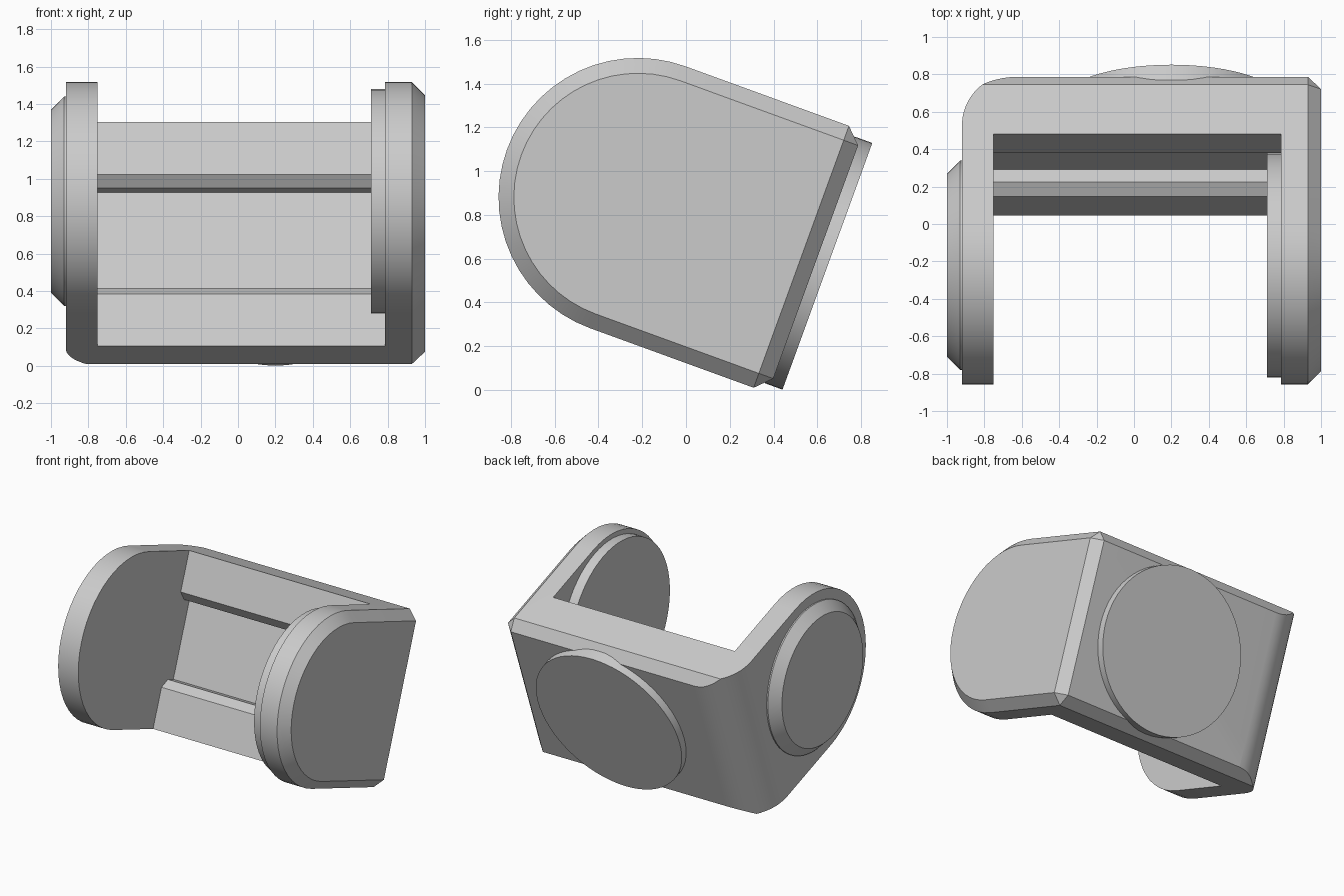
import bpy, bmesh, math
from mathutils import Matrix, Vector

cube = bpy.data.objects.get("Cube")
if cube:
    bpy.data.objects.remove(cube, do_unlink=True)

# Local frame: x across, u toward the back plate, v along the plate, tilted about x
TILT = Matrix.Translation((0, -0.22, 0.88)) @ Matrix.Rotation(math.radians(-20), 4, 'X')
R, BACK, CH = 0.637, 0.865, 0.07      # arm radius, back face, chamfer
WALL, IN_R, IN_L = 0.515, -0.75, 0.785  # inner wall and inner arm faces
OUT_R = -0.92

mat = bpy.data.materials.new("plain_grey")
mat.use_nodes = True
GREY = (0.6, 0.6, 0.6, 1)
mat.diffuse_color = GREY
mat.node_tree.nodes["Principled BSDF"].inputs["Base Color"].default_value = GREY


def loft(name, sections):
    """Closed solid through matching rings of points."""
    bm = bmesh.new()
    rings = [[bm.verts.new(TILT @ Vector(p)) for p in s] for s in sections]
    n = len(rings[0])
    for a, b in zip(rings, rings[1:]):
        for i in range(n):
            j = (i + 1) % n
            bm.faces.new((a[i], a[j], b[j], b[i]))
    bm.faces.new(rings[0])
    bm.faces.new(rings[-1])
    bmesh.ops.remove_doubles(bm, verts=bm.verts, dist=1e-4)
    bmesh.ops.recalc_face_normals(bm, faces=bm.faces)
    me = bpy.data.meshes.new(name)
    bm.to_mesh(me)
    bm.free()
    ob = bpy.data.objects.new(name, me)
    me.materials.append(mat)
    bpy.context.collection.objects.link(ob)
    return ob


def arc(cx, cy, r, a0, a1, n):
    step = math.radians(a1 - a0) / n
    return [(cx + r * math.cos(math.radians(a0) + i * step),
             cy + r * math.sin(math.radians(a0) + i * step)) for i in range(n + 1)]


def across(x, pts):
    return [(x, u, v) for u, v in pts]


def side_profile(inset):
    """Round-nosed arm outline with chamfered back corners."""
    r, b = R - inset, BACK - inset
    corner = [(BACK - CH, -r), (b, CH - R)]
    return arc(0, 0, r, 90, 270, 28) + corner + [(u, -v) for u, v in reversed(corner)]


def disc(name, rings):
    """Round pad on an arm from (x, radius) rings."""
    return loft(name, [across(x, arc(0, 0, r, 0, 360, 64)[:-1]) for x, r in rings])


def carve(ob, cutter):
    cutter.hide_render = True
    mod = ob.modifiers.new("cut", 'BOOLEAN')
    mod.operation, mod.solver, mod.object = 'DIFFERENCE', 'EXACT', cutter
    bpy.context.view_layer.objects.active = ob
    bpy.ops.object.modifier_apply(modifier=mod.name)
    bpy.data.objects.remove(cutter, do_unlink=True)


# U-shaped bracket, chamfered around its left side
bracket = loft("bracket", [across(OUT_R, side_profile(0)),
                           across(1 - CH, side_profile(0)),
                           across(1, side_profile(CH))])

# Space between the arms, with a stepped channel in the inner wall
half = [(-1, 1), (WALL, 1), (WALL, 0.34), (0.577, 0.285), (0.647, 0.285)]
cavity = half + [(u, -v) for u, v in reversed(half)]
carve(bracket, loft("cavity_cutter", [across(IN_R, cavity), across(IN_L, cavity)]))

# Rounded right back corner
f = 0.3
plan = arc(OUT_R + f, BACK - f, f, 180, 90, 12) + [(OUT_R + f, 1.2), (-1.2, 1.2), (-1.2, BACK - f)]
carve(bracket, loft("corner_cutter", [[(x, u, v) for x, u in plan] for v in (-1, 1)]))

# Round pads: inside the left arm, outside the right arm, on the back
inner_pad = disc("inner_pad", [(IN_L + 0.03, 0.6), (0.71, 0.6)])
outer_pad = disc("outer_pad", [(OUT_R + 0.03, 0.56), (-0.93, 0.56), (-1, 0.49)])
ring = arc(0.2, 0, 0.6, 0, 360, 64)[:-1]
back_pad = loft("back_pad", [[(x, u, v) for x, v in ring] for u in (BACK - 0.03, 0.922)])

# Smooth the curves and keep edges sharp
for ob in (bracket, inner_pad, outer_pad, back_pad):
    bpy.ops.object.select_all(action='DESELECT')
    ob.select_set(True)
    bpy.context.view_layer.objects.active = ob
    bpy.ops.object.shade_smooth_by_angle(angle=math.radians(25))
